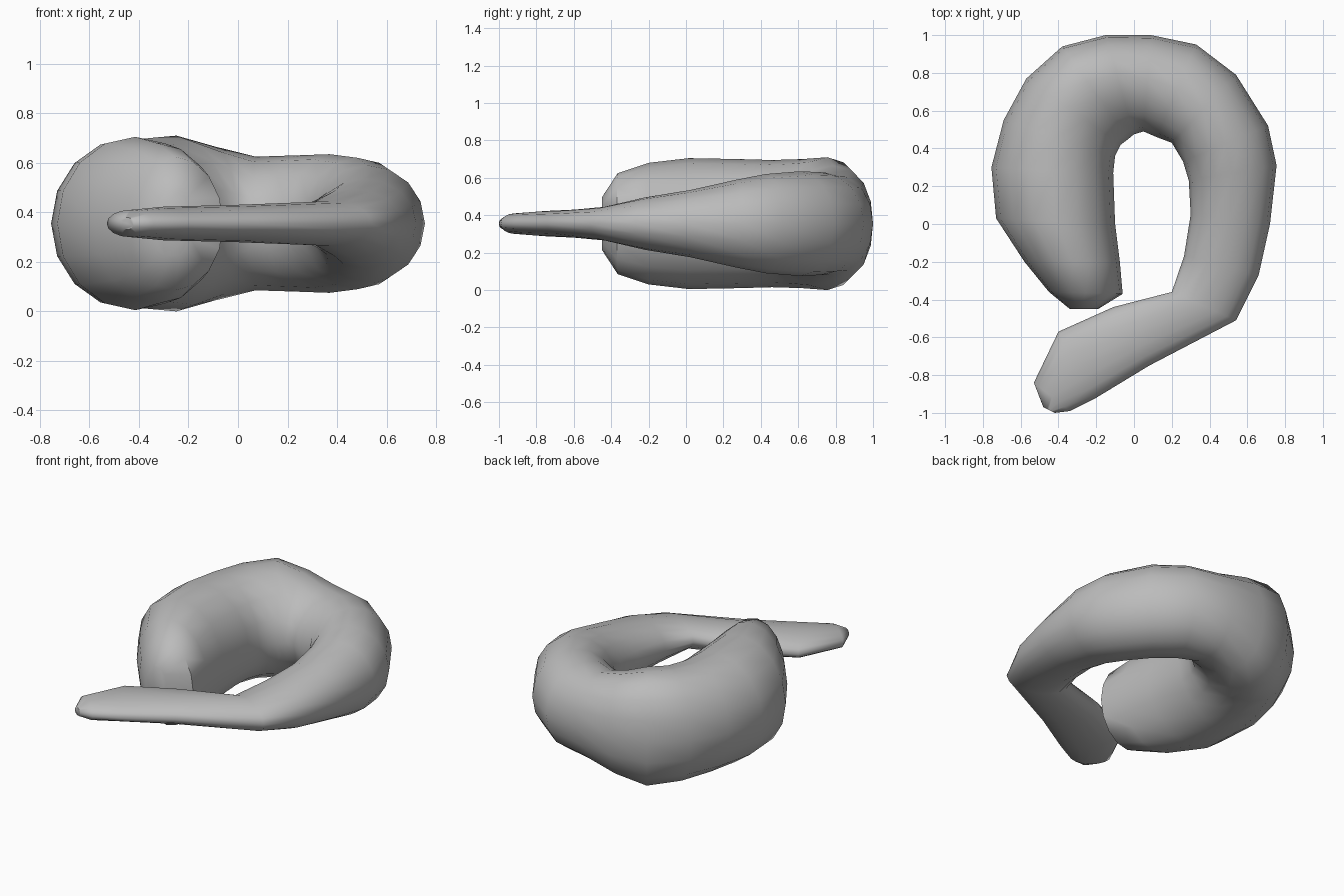
import bpy, bmesh, math
from mathutils import Vector

cube = bpy.data.objects.get("Cube")
if cube:
    bpy.data.objects.remove(cube)

MID_Z = 0.355
SIDES = 16

# Cross-sections from blunt head to flat tip:
# outer x, outer y, inner x, inner y, half height, crest shift towards the outside
SECTIONS = [
    (-0.34, -0.45, -0.19, -0.45, 0.14, 0),
    (-0.45, -0.36, -0.06, -0.37, 0.27, 0),
    (-0.58, -0.20, -0.075, -0.20, 0.325, 0),
    (-0.73, 0.03, -0.10, 0.00, 0.35, 0),
    (-0.755, 0.30, -0.11, 0.27, 0.345, 0),
    (-0.69, 0.55, -0.10, 0.36, 0.34, 0.05),
    (-0.57, 0.77, -0.07, 0.42, 0.345, 0.15),
    (-0.38, 0.94, -0.03, 0.45, 0.355, 0.25),
    (-0.15, 1.00, 0.00, 0.475, 0.31, 0.2),
    (0.09, 1.00, 0.05, 0.49, 0.27, 0.1),
    (0.33, 0.95, 0.12, 0.46, 0.275, 0.05),
    (0.54, 0.79, 0.20, 0.43, 0.28, 0),
    (0.71, 0.52, 0.26, 0.33, 0.265, 0),
    (0.755, 0.31, 0.29, 0.23, 0.235, 0),
    (0.72, 0.00, 0.30, 0.05, 0.18, 0),
    (0.66, -0.27, 0.265, -0.17, 0.14, 0),
    (0.54, -0.51, 0.20, -0.36, 0.09, 0),
    (0.08, -0.75, -0.11, -0.44, 0.075, 0),
    (-0.20, -0.92, -0.40, -0.57, 0.068, 0),
    (-0.34, -0.99, -0.53, -0.84, 0.055, 0),
    (-0.42, -1.00, -0.48, -0.97, 0.025, 0),
]

grey = bpy.data.materials.new("plain_grey")
grey.use_nodes = True
colour = (0.5, 0.5, 0.5, 1)
grey.diffuse_color = colour
grey.node_tree.nodes["Principled BSDF"].inputs["Base Color"].default_value = colour

# Loft the curled body through the elliptical sections
bm = bmesh.new()
rings = []
for ox, oy, ix, iy, height, skew in SECTIONS:
    outer, inner = Vector((ox, oy, MID_Z)), Vector((ix, iy, MID_Z))
    centre, half = (outer + inner) / 2, (outer - inner) / 2
    ring = []
    for k in range(SIDES):
        a = 2 * math.pi * k / SIDES
        across = math.cos(a) + skew * math.sin(a) ** 2
        ring.append(bm.verts.new(centre + half * across + Vector((0, 0, height * math.sin(a)))))
    rings.append(ring)
for r, s in zip(rings, rings[1:]):
    for k in range(SIDES):
        n = (k + 1) % SIDES
        bm.faces.new((r[k], r[n], s[n], s[k]))
# Close both ends
bm.faces.new(rings[0])
bm.faces.new(rings[-1])
bmesh.ops.recalc_face_normals(bm, faces=bm.faces[:])

mesh = bpy.data.meshes.new("curled_body")
bm.to_mesh(mesh)
bm.free()
mesh.materials.append(grey)
body = bpy.data.objects.new("curled_body", mesh)
bpy.context.collection.objects.link(body)

# Smooth skin with sharp creases kept
bpy.ops.object.select_all(action='DESELECT')
body.select_set(True)
bpy.context.view_layer.objects.active = body
bpy.ops.object.shade_smooth_by_angle(angle=math.radians(60))
